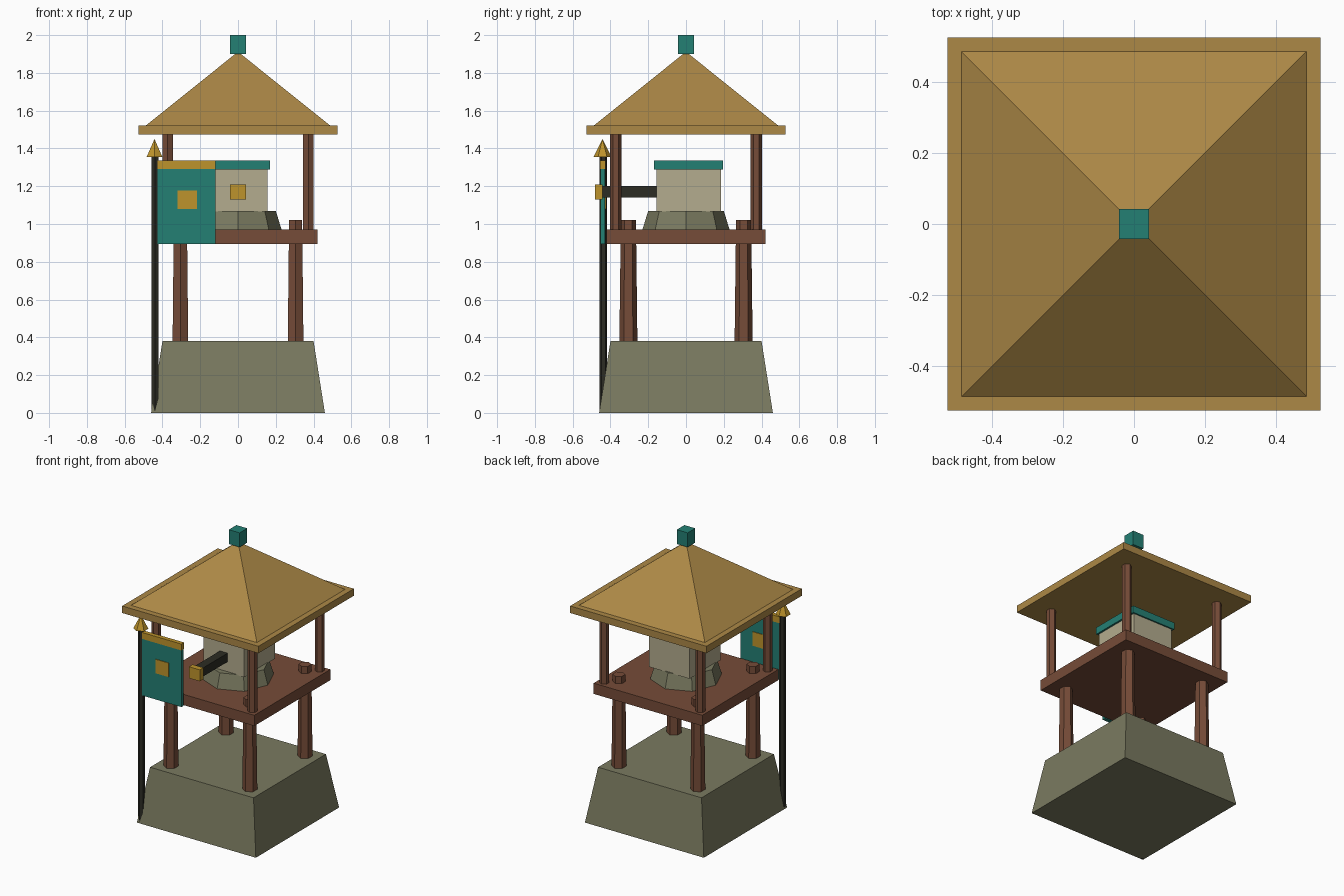
import bpy, bmesh
from math import pi
from mathutils import Matrix, Vector

cube = bpy.data.objects.get("Cube")
if cube:
    bpy.data.objects.remove(cube, do_unlink=True)


def material(name, rgb):
    """Flat colour from 0-255 display values, stored as linear."""
    def lin(c):
        c /= 255
        return c / 12.92 if c < 0.04045 else ((c + 0.055) / 1.055) ** 2.4
    col = [lin(c) for c in rgb] + [1]
    m = bpy.data.materials.new(name)
    m.use_nodes = True
    m.diffuse_color = col
    bsdf = m.node_tree.nodes["Principled BSDF"]
    bsdf.inputs["Base Color"].default_value = col
    bsdf.inputs["Roughness"].default_value = 0.9
    return m


stone = material("stone", (122, 122, 96))
wood = material("wood", (118, 76, 56))
thatch = material("thatch", (172, 136, 70))
teal = material("teal", (36, 128, 116))
gold = material("gold", (190, 148, 44))
plaster = material("plaster", (180, 172, 142))
iron = material("dark iron", (44, 44, 36))


def finish(name, bm, mat):
    bmesh.ops.recalc_face_normals(bm, faces=bm.faces)
    mesh = bpy.data.meshes.new(name)
    bm.to_mesh(mesh)
    bm.free()
    mesh.materials.append(mat)
    obj = bpy.data.objects.new(name, mesh)
    bpy.context.collection.objects.link(obj)
    return obj


def box(name, mat, x, y, z):
    """Box from (low, high) ranges on each axis."""
    bm = bmesh.new()
    bmesh.ops.create_cube(bm, size=1)
    lo, hi = Vector((x[0], y[0], z[0])), Vector((x[1], y[1], z[1]))
    for v in bm.verts:
        v.co = (lo + hi) / 2 + v.co * (hi - lo)
    return finish(name, bm, mat)


def prism(name, mat, sides, r0, r1, z, at=(0, 0), turn=0):
    """Tapered prism with r0 at the bottom, r1 at the top."""
    bm = bmesh.new()
    place = Matrix.Translation((at[0], at[1], sum(z) / 2)) @ Matrix.Rotation(turn, 4, "Z")
    bmesh.ops.create_cone(bm, cap_ends=True, segments=sides, radius1=r0,
                          radius2=r1, depth=z[1] - z[0], matrix=place)
    return finish(name, bm, mat)


ROOT2 = 2 ** 0.5

# Sloped stone base and platform
prism("stone_base", stone, 4, 0.46 * ROOT2, 0.4 * ROOT2, (0, 0.38), turn=pi / 4)
box("platform", wood, (-0.42, 0.42), (-0.42, 0.42), (0.895, 0.97))

# Legs poking through the platform, and roof posts at its corners
for sx, side in ((-1, "right"), (1, "left")):
    for sy, end in ((-1, "front"), (1, "back")):
        prism(f"{end}_{side}_leg", wood, 6, 0.048, 0.04, (0.36, 1.02),
              (sx * 0.305, sy * 0.305))
        prism(f"{end}_{side}_post", wood, 6, 0.031, 0.031, (0.96, 1.48),
              (sx * 0.372, sy * 0.372))

# Roof
box("roof_eave", thatch, (-0.527, 0.527), (-0.527, 0.527), (1.473, 1.522))
prism("roof_slopes", thatch, 4, 0.487 * ROOT2, 0, (1.522, 1.912), turn=pi / 4)
box("roof_finial", teal, (-0.042, 0.042), (-0.042, 0.042), (1.9, 2))

# Turret
prism("turret_pedestal", stone, 8, 0.232, 0.2, (0.965, 1.07))
box("turret_body", plaster, (-0.157, 0.157), (-0.157, 0.185), (1.065, 1.29))
box("turret_cap", teal, (-0.17, 0.17), (-0.17, 0.195), (1.288, 1.337))
box("barrel", iron, (-0.03, 0.03), (-0.45, -0.15), (1.14, 1.2))
box("muzzle", gold, (-0.042, 0.042), (-0.482, -0.442), (1.13, 1.21))

# Banner on its pole
prism("banner_pole", iron, 6, 0.021, 0.021, (0, 1.36), (-0.44, -0.438))
prism("pole_tip", gold, 6, 0.048, 0, (1.355, 1.45), (-0.442, -0.442))
box("banner_cloth", teal, (-0.425, -0.12), (-0.452, -0.428), (0.895, 1.292))
box("banner_bar", gold, (-0.425, -0.12), (-0.455, -0.425), (1.292, 1.337))
box("banner_emblem", gold, (-0.32, -0.217), (-0.456, -0.424), (1.08, 1.178))
